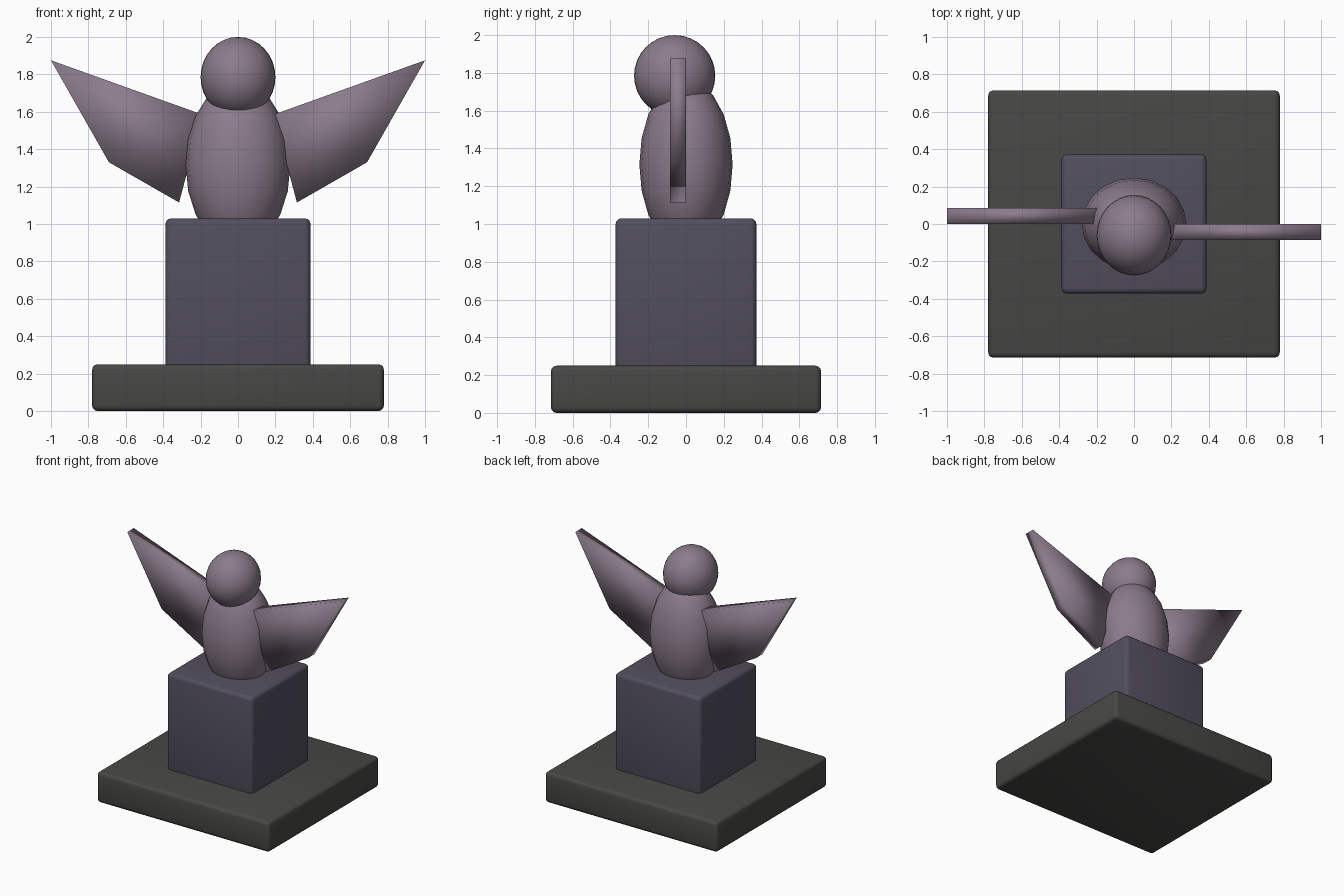
import bpy
import bmesh
import math

cube = bpy.data.objects.get("Cube")
if cube:
    bpy.data.objects.remove(cube, do_unlink=True)


def material(name, rgb):
    mat = bpy.data.materials.new(name)
    mat.use_nodes = True
    mat.diffuse_color = (*rgb, 1)
    mat.node_tree.nodes["Principled BSDF"].inputs["Base Color"].default_value = (*rgb, 1)
    return mat


charcoal = material("charcoal stone", (0.063, 0.063, 0.060))
slate = material("slate purple stone", (0.085, 0.077, 0.112))
mauve = material("mauve feathers", (0.26, 0.20, 0.26))


def select_only(obj):
    bpy.ops.object.select_all(action="DESELECT")
    obj.select_set(True)
    bpy.context.view_layer.objects.active = obj


def rounded_block(name, width, depth, bottom, top, mat):
    bpy.ops.mesh.primitive_cube_add(size=1, location=(0, 0, (bottom + top) / 2))
    obj = bpy.context.object
    obj.name = name
    obj.scale = (width, depth, top - bottom)
    bpy.ops.object.transform_apply(location=False, rotation=False, scale=True)
    bevel = obj.modifiers.new("rounded edges", "BEVEL")
    bevel.width = 0.03
    bevel.segments = 3
    obj.data.materials.append(mat)
    bpy.ops.object.modifier_apply(modifier=bevel.name)
    bpy.ops.object.shade_smooth_by_angle(angle=math.radians(40))


def ellipsoid(name, centre, radii, segments, rings, mat):
    bpy.ops.mesh.primitive_uv_sphere_add(segments=segments, ring_count=rings, radius=1, location=centre)
    obj = bpy.context.object
    obj.name = name
    obj.scale = radii
    bpy.ops.object.transform_apply(location=False, rotation=False, scale=True)
    obj.data.materials.append(mat)
    bpy.ops.object.shade_smooth()


def wing(name, turn):
    # Flat outline extruded backwards; each wing is a half turn of the other
    outline = [(0.19, 1.585), (0.315, 1.115), (0.69, 1.33), (1.0, 1.875)]
    bm = bmesh.new()
    face = bm.faces.new([bm.verts.new((x, -0.085, z)) for x, z in outline])
    extruded = bmesh.ops.extrude_face_region(bm, geom=[face])
    back = [v for v in extruded["geom"] if isinstance(v, bmesh.types.BMVert)]
    bmesh.ops.translate(bm, verts=back, vec=(0, 0.085, 0))
    bmesh.ops.recalc_face_normals(bm, faces=bm.faces)
    mesh = bpy.data.meshes.new(name)
    bm.to_mesh(mesh)
    bm.free()
    mesh.materials.append(mauve)
    obj = bpy.data.objects.new(name, mesh)
    obj.rotation_euler.z = turn
    bpy.context.collection.objects.link(obj)
    select_only(obj)
    bpy.ops.object.shade_smooth()


# Stone base and pedestal
rounded_block("base_slab", 1.56, 1.43, 0, 0.25, charcoal)
rounded_block("pedestal", 0.775, 0.745, 0.2, 1.03, slate)

# Bird
ellipsoid("body", (0, 0, 1.315), (0.28, 0.247, 0.45), 20, 10, mauve)
ellipsoid("head", (0, -0.06, 1.785), (0.2, 0.215, 0.215), 32, 16, mauve)
wing("left_wing", 0)
wing("right_wing", math.pi)
